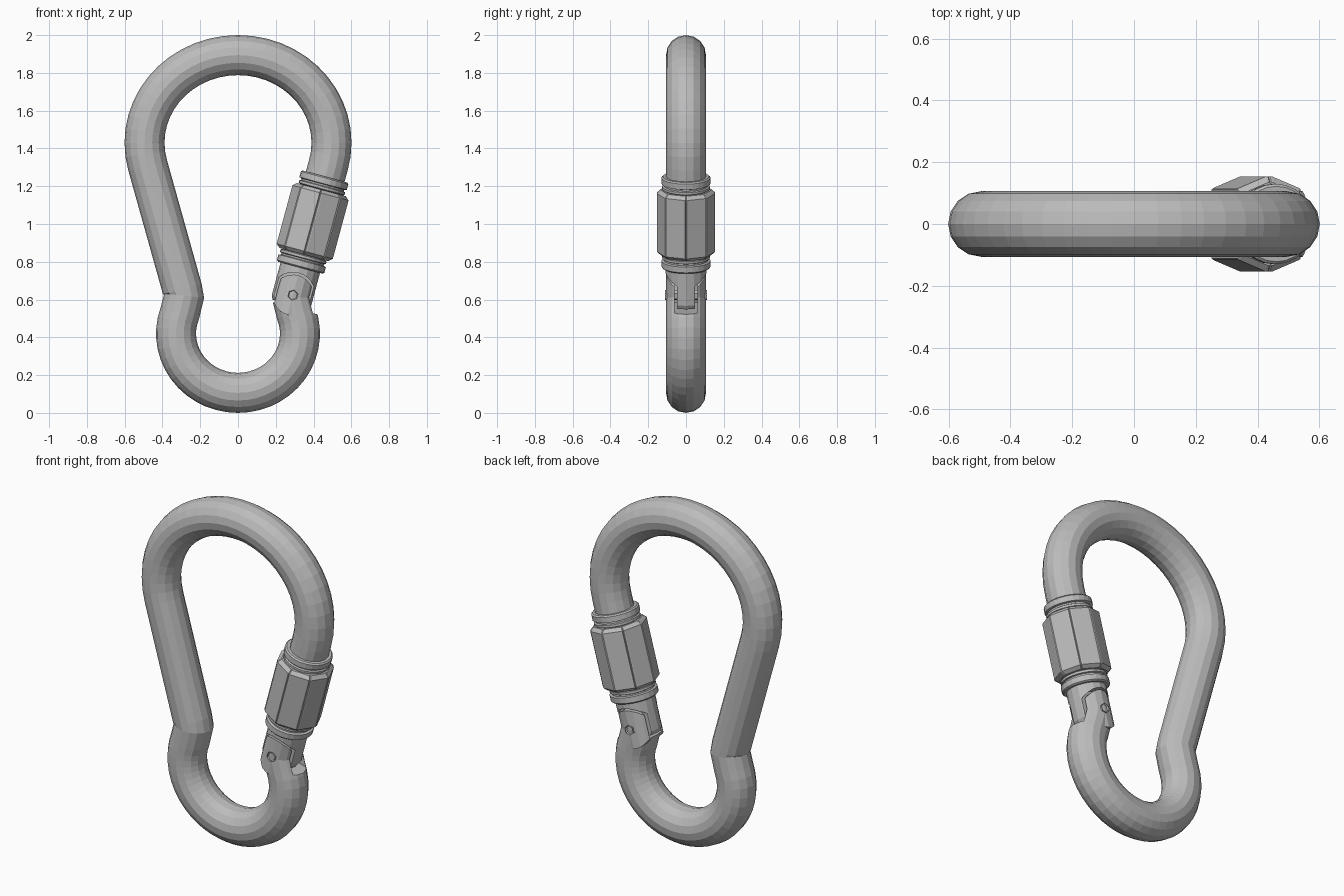
import bpy, bmesh
from math import sin, cos, pi, radians
from mathutils import Matrix, Vector

if "Cube" in bpy.data.objects:
    bpy.data.objects.remove(bpy.data.objects["Cube"])

steel = bpy.data.materials.new("grey steel")
steel.use_nodes = True
steel.diffuse_color = (0.5, 0.5, 0.5, 1)
steel.node_tree.nodes["Principled BSDF"].inputs["Base Color"].default_value = (0.5, 0.5, 0.5, 1)

TUBE = 0.106
SIDES = 16
# Local frame of the gate: z runs along its tilted axis
TILT = Matrix.Translation((0.395, 0, 1.01)) @ Matrix.Rotation(radians(15.1), 4, 'Y')
PIN_T = -0.4


def add_object(name, bm, matrix=Matrix()):
    bmesh.ops.recalc_face_normals(bm, faces=bm.faces)
    mesh = bpy.data.meshes.new(name)
    bm.to_mesh(mesh)
    bm.free()
    mesh.materials.append(steel)
    obj = bpy.data.objects.new(name, mesh)
    bpy.context.collection.objects.link(obj)
    obj.matrix_world = matrix
    return obj


def skin(name, rings, matrix=Matrix()):
    """Bridge a list of point rings and cap both ends."""
    bm = bmesh.new()
    loops = [[bm.verts.new(p) for p in ring] for ring in rings]
    for a, b in zip(loops, loops[1:]):
        for i in range(len(a)):
            j = (i + 1) % len(a)
            bm.faces.new((a[i], a[j], b[j], b[i]))
    bm.faces.new(loops[0])
    bm.faces.new(loops[-1])
    return add_object(name, bm, matrix)


def lathe(name, profile, sides, matrix=TILT):
    """Profile is a list of (radius, height)."""
    angles = [2 * pi * i / sides for i in range(sides)]
    return skin(name, [[(r * cos(a), r * sin(a), t) for a in angles] for r, t in profile], matrix)


def box(name, size, centre):
    bm = bmesh.new()
    bmesh.ops.create_cube(bm, size=1, matrix=Matrix.Translation(centre) @ Matrix.Diagonal((*size, 1)))
    return add_object(name, bm, TILT)


def disc(name, radius, y0, y1, sides=32):
    """Cylinder across the pin, from y0 to y1."""
    turn = TILT @ Matrix.Translation((0, 0, PIN_T)) @ Matrix.Rotation(-pi / 2, 4, 'X')
    return lathe(name, [(radius, y0), (radius, y1)], sides, turn)


def cut(target, tool, operation='DIFFERENCE', keep=False):
    mod = target.modifiers.new("cut", 'BOOLEAN')
    mod.operation, mod.object, mod.solver = operation, tool, 'EXACT'
    bpy.context.view_layer.update()
    graph = bpy.context.evaluated_depsgraph_get()
    mesh = bpy.data.meshes.new_from_object(target.evaluated_get(graph))
    target.modifiers.clear()
    target.data = mesh
    if not keep:
        bpy.data.objects.remove(tool)


def arc(centre_z, a, b, start, end, steps):
    out = []
    for i in range(steps + 1):
        t = radians(start + (end - start) * i / steps)
        out.append(Vector((a * cos(t), 0, centre_z + b * sin(t))))
    return out


# Frame: one bent rod running from inside the sleeve round to the hinge
waist = Vector((-0.285, 0, 0.62))
top = arc(1.43, 0.495, 0.464, -15, 195, 28)
path = [Vector((0.395, 0, 1.01))] + top
path += [top[-1].lerp(waist, f) for f in (0.33, 0.67, 0.95)] + [waist]
path += arc(0.42, 0.328, 0.314, 160, 380, 28) + [Vector((0.285, 0, 0.62))]
rings = []
for i, p in enumerate(path):
    d = (path[min(i + 1, len(path) - 1)] - path[max(i - 1, 0)]).normalized()
    n = Vector((d.z, 0, -d.x))
    rings.append([p + TUBE * (n * cos(a) + Vector((0, sin(a), 0)))
                  for a in (2 * pi * k / SIDES for k in range(SIDES))])
frame = skin("frame", rings)

# Hinge lug: rod end rounded about the pin, slotted for the gate tongue
lug = lathe("hinge_lug", [(TUBE, -0.52), (TUBE, -0.26)], SIDES)
cut(lug, disc("lug_outline", 0.108, -0.2, 0.2), 'INTERSECT')
slot = box("slot_cutter", (0.4, 0.12, 0.22), (0, 0, -0.355))
cut(lug, slot, keep=True)
cut(frame, slot)

# Gate neck: round at the top, thinned to a tongue between the lug cheeks
neck = lathe("gate_neck", [(0.108, -0.19), (0.108, -0.43), (0.098, -0.452)], SIDES)
for side in (-1, 1):
    y0, y1 = sorted((side * 0.047, side * 0.2))
    cut(neck, disc("cheek_cutter", 0.12, y0, y1))

# Hinge pin with a hexagonal socket at each end
bm = bmesh.new()
bmesh.ops.create_cone(bm, cap_ends=True, segments=6, radius1=0.028, radius2=0.028, depth=0.222)
caps = [f for f in bm.faces if abs(f.normal.z) > 0.9]
bmesh.ops.inset_individual(bm, faces=caps, thickness=0.01)
for f in caps:
    for v in f.verts:
        v.co.z *= 0.85
add_object("hinge_pin", bm, TILT @ Matrix.Translation((0, 0, PIN_T)) @ Matrix.Rotation(pi / 2, 4, 'X'))

# Ridged collars above and below the sleeve
ridges = [(0.117, 0.15), (0.117, 0.178), (0.126, 0.183), (0.126, 0.196), (0.117, 0.2),
          (0.117, 0.208), (0.13, 0.212), (0.13, 0.243), (0.122, 0.25)]
for name, s in (("upper_collar", 1), ("lower_collar", -1)):
    lathe(name, [(r, s * t) for r, t in ridges], 24)

# Locking sleeve: octagon with grooved corners and chamfered ends
section = []
for k in range(8):
    for offset, radius in ((-4, 0.154), (-1.5, 0.154), (0, 0.149), (1.5, 0.154), (4, 0.154)):
        a = radians(45 * k + offset)
        section.append((radius * cos(a), radius * sin(a)))
ends = [(0.87, -0.178), (1, -0.16), (1, 0.16), (0.87, 0.178)]
skin("locking_sleeve", [[(x * s, y * s, t) for x, y in section] for s, t in ends], TILT)
